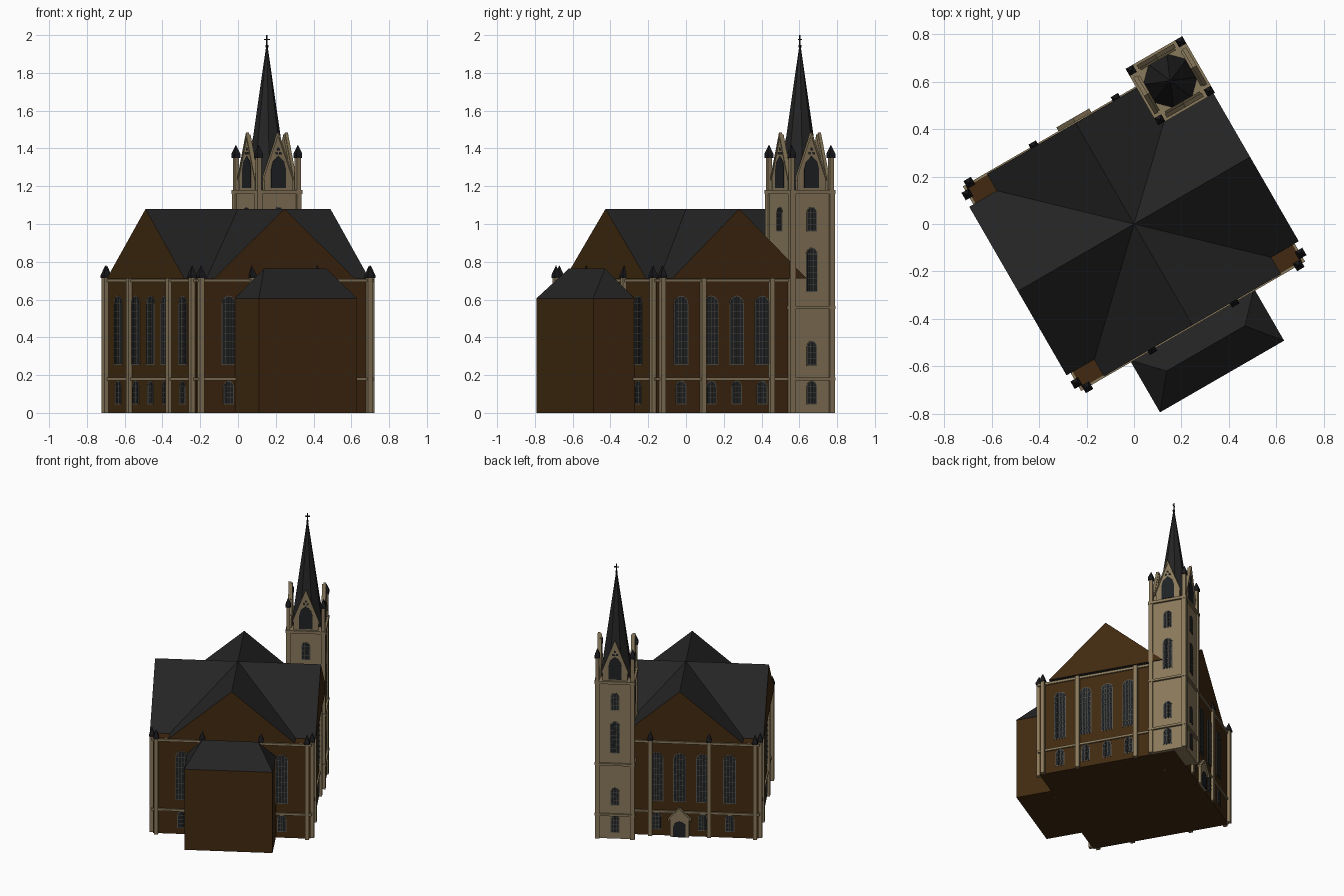
import bpy, bmesh
from math import radians, pi, cos, sin
from mathutils import Matrix, Vector

cube = bpy.data.objects.get("Cube")
if cube:
    bpy.data.objects.remove(cube)


def material(name, rgb):
    m = bpy.data.materials.new(name)
    m.use_nodes = True
    m.diffuse_color = (*rgb, 1)
    m.node_tree.nodes["Principled BSDF"].inputs["Base Color"].default_value = (*rgb, 1)
    return m


BROWN = material("brown brick", (0.052, 0.022, 0.005))
STONE = material("beige stone", (0.25, 0.19, 0.105))
SLATE = material("roof slate", (0.018, 0.018, 0.018))
DARK = material("dark finial", (0.010, 0.010, 0.012))
GLASS = material("window glass", (0.014, 0.016, 0.018))
BARS = material("window bars", (0.09, 0.085, 0.07))

TURN = Matrix.Rotation(radians(30), 4, "Z")   # whole building is turned on its plot
TOWER = Matrix.Translation((0.434, 0.446, 0))
HOME = Matrix.Identity(4)
HU, HV = 0.535, 0.488                          # half sizes of the hall
EAVE, RIDGE = 0.712, 1.08


def finish(name, bm, *mats, rule=None):
    bmesh.ops.recalc_face_normals(bm, faces=bm.faces)
    if rule:
        for f in bm.faces:
            f.material_index = rule(f)
    bm.transform(TURN)
    me = bpy.data.meshes.new(name)
    bm.to_mesh(me)
    bm.free()
    for m in mats:
        me.materials.append(m)
    ob = bpy.data.objects.new(name, me)
    bpy.context.scene.collection.objects.link(ob)
    return ob


def box(bm, x, y, z0, hx, hy, z1, at=HOME):
    m = at @ Matrix.Translation((x, y, (z0 + z1) / 2)) @ Matrix.Diagonal((2 * hx, 2 * hy, z1 - z0, 1))
    bmesh.ops.create_cube(bm, size=1, matrix=m)


def cone(bm, x, y, z0, r0, r1, z1, sides, at=HOME):
    m = at @ Matrix.Translation((x, y, (z0 + z1) / 2)) @ Matrix.Rotation(pi / sides, 4, "Z")
    bmesh.ops.create_cone(bm, cap_ends=True, segments=sides, radius1=r0, radius2=r1,
                          depth=z1 - z0, matrix=m)


def facade(side, dist, at=HOME):
    """Frame of one wall: x along it, y up, z outward. Sides 0-3 run -v, +u, +v, -u."""
    return (at @ Matrix.Rotation(side * pi / 2, 4, "Z") @ Matrix.Translation((0, -dist, 0))
            @ Matrix.Rotation(pi / 2, 4, "X"))


def slab(bm, pts, z0, z1, frame):
    low = [bm.verts.new(frame @ Vector((x, y, z0))) for x, y in pts]
    top = [bm.verts.new(frame @ Vector((x, y, z1))) for x, y in pts]
    bm.faces.new(low[::-1])
    bm.faces.new(top)
    for i in range(len(pts)):
        j = (i + 1) % len(pts)
        bm.faces.new((low[i], low[j], top[j], top[i]))


def rect(x0, y0, x1, y1):
    return [(x0, y0), (x1, y0), (x1, y1), (x0, y1)]


def arch(x, w, y0, y1, n=8):
    r = w / 2
    return [(x - r, y0), (x + r, y0)] + [
        (x + r * cos(i * pi / n), y1 - r + r * sin(i * pi / n)) for i in range(n + 1)]


frames_bm, glass_bm = bmesh.new(), bmesh.new()


def window(frame, x, w, y0, y1, cols, rows):
    slab(frames_bm, arch(x, w + 0.012, y0 - 0.006, y1 + 0.006), -0.004, 0.002, frame)
    slab(glass_bm, arch(x, w, y0, y1), -0.004, 0.004, frame)
    for i in range(1, cols):
        bx = x - w / 2 + w * i / cols
        drop = w / 2 - ((w / 2) ** 2 - (bx - x) ** 2) ** 0.5
        slab(frames_bm, rect(bx - 0.0015, y0, bx + 0.0015, y1 - drop), 0, 0.006, frame)
    for i in range(1, rows):
        by = y0 + (y1 - w / 2 - y0) * i / (rows - 1)
        slab(frames_bm, rect(x - w / 2, by - 0.0015, x + w / 2, by + 0.0015), 0, 0.006, frame)


# Hall and side annex walls
bm = bmesh.new()
box(bm, 0, 0, 0, HU, HV, EAVE)
finish("hall_walls", bm, BROWN)
bm = bmesh.new()
box(bm, 0, -0.6, 0, 0.3, 0.14, 0.605)
finish("annex_walls", bm, BROWN)

# Crossing gabled roofs with brick gable ends
bm = bmesh.new()
for side, half, reach in ((0, 0.43, 0.492), (1, 0.41, 0.565)):
    slab(bm, [(-half, EAVE), (half, EAVE), (0, RIDGE)], -reach, reach, facade(side, 0))
finish("hall_roof", bm, SLATE, BROWN, rule=lambda f: int(abs(f.normal.z) < 0.1))

# Hipped annex roof
bm = bmesh.new()
for s in (-1, 1):
    for p in ((0.302, -0.742, 0.605), (0.302, -0.488, 0.605), (0.19, -0.605, 0.765)):
        bm.verts.new((s * p[0], p[1], p[2]))
bmesh.ops.convex_hull(bm, input=bm.verts)
finish("annex_roof", bm, SLATE)

# Stone string courses round the hall
bm = bmesh.new()
for z0, z1 in ((0.172, 0.188), (0.692, 0.709)):
    box(bm, 0, 0, z0, HU + 0.01, HV + 0.01, z1)
finish("hall_cornices", bm, STONE)

# Buttress piers with dark pointed caps
spots = [(sx * u, sy * v) for sx in (-1, 1) for sy in (-1, 1) if sx + sy < 2
         for u, v in ((0.546, 0.459), (0.514, 0.498))]
for s in (-1, 1):
    spots += [(0.2 * s, HV + 0.006), (0.2 * s, -HV - 0.006),
              (HU + 0.006, 0.21 * s), (-HU - 0.006, 0.21 * s)]
piers, caps = bmesh.new(), bmesh.new()
for x, y in spots:
    box(piers, x, y, 0, 0.014, 0.014, 0.718)
    box(caps, x, y, 0.714, 0.018, 0.018, 0.73)
    cone(caps, x, y, 0.73, 0.025, 0, 0.782, 4)
finish("buttress_piers", piers, STONE)
finish("buttress_caps", caps, DARK)

# Hall windows
places = {0: (-0.34, 0.34), 1: (-0.34, -0.155, 0, 0.155),
          2: (-0.155, 0, 0.155, 0.34), 3: (-0.34, -0.155, 0, 0.155, 0.34)}
for side, xs in places.items():
    f = facade(side, HU if side % 2 else HV)
    for x in xs:
        window(f, x, 0.076, 0.26, 0.615, 4, 9)
        if not (side == 2 and x == 0):
            window(f, x, 0.052, 0.05, 0.165, 3, 4)

# Gabled stone portal and its door
f = facade(2, HV)
bm = bmesh.new()
slab(bm, [(-0.065, 0), (0.065, 0), (0.065, 0.13), (0, 0.205), (-0.065, 0.13)], -0.01, 0.02, f)
for s in (-1, 1):
    slab(bm, [(0, 0.2), (0, 0.214), (s * 0.08, 0.13), (s * 0.08, 0.116)], 0, 0.028, f)
finish("portal", bm, STONE)
bm = bmesh.new()
slab(bm, arch(0, 0.085, 0, 0.115), 0.015, 0.024, f)
finish("portal_door", bm, GLASS)

# Tower shaft, corner pilasters and bands
bm = bmesh.new()
box(bm, 0, 0, 0, 0.124, 0.124, 1.175, TOWER)
finish("tower_shaft", bm, STONE)
bm = bmesh.new()
for z0, z1 in ((0.172, 0.188), (0.55, 0.566), (1.16, 1.18)):
    box(bm, 0, 0, z0, 0.138, 0.138, z1, TOWER)
finish("tower_bands", bm, STONE)
posts, heads = bmesh.new(), bmesh.new()
for sx in (-1, 1):
    for sy in (-1, 1):
        x, y = 0.12 * sx, 0.12 * sy
        box(posts, x, y, 0, 0.015, 0.015, 1.17, TOWER)
        box(posts, x, y, 1.17, 0.012, 0.012, 1.36, TOWER)
        box(heads, x, y, 1.35, 0.017, 0.017, 1.373, TOWER)
        cone(heads, x, y, 1.373, 0.024, 0, 1.42, 4, TOWER)
finish("tower_pilasters", posts, STONE)
finish("tower_pinnacles", heads, DARK)

# Tower windows
for side in range(4):
    f = facade(side, 0.124, TOWER)
    window(f, 0, 0.05, 0.965, 1.085, 3, 4)
    if side in (1, 2):
        window(f, 0, 0.05, 0.05, 0.165, 3, 4)
        window(f, 0, 0.05, 0.255, 0.375, 3, 4)
        window(f, 0, 0.058, 0.645, 0.87, 3, 7)

# Belfry gables with dark openings and tracery
gables, louvres = bmesh.new(), bmesh.new()
for side in range(4):
    f = facade(side, 0.11, TOWER)
    slab(gables, [(-0.085, 1.17), (0.085, 1.17), (0.085, 1.25), (0, 1.475), (-0.085, 1.25)],
         -0.01, 0.012, f)
    for s in (-1, 1):
        slab(gables, [(0, 1.462), (0, 1.485), (s * 0.09, 1.25), (s * 0.09, 1.23)], 0, 0.018, f)
    slab(louvres, [(-0.045, 1.19), (0.045, 1.19), (0.045, 1.29), (0.034, 1.33), (0, 1.36),
                   (-0.034, 1.33), (-0.045, 1.29)], 0.008, 0.015, f)
    for x, y in ((-0.012, 1.375), (0.012, 1.375), (0, 1.397)):
        slab(louvres, arch(x, 0.014, y - 0.007, y + 0.007), 0.008, 0.015, f)
finish("belfry_gables", gables, STONE)
finish("belfry_openings", louvres, GLASS)

# Octagonal spire and cross
bm = bmesh.new()
cone(bm, 0, 0, 1.175, 0.115, 0.002, 1.955, 8, TOWER)
finish("spire", bm, SLATE)
bm = bmesh.new()
box(bm, 0, 0, 1.93, 0.003, 0.003, 2.0, TOWER)
box(bm, 0, 0, 1.974, 0.016, 0.003, 1.98, TOWER)
cone(bm, 0, 0, 1.935, 0.008, 0.008, 1.947, 8, TOWER)
finish("spire_cross", bm, DARK)

finish("window_bars", frames_bm, BARS)
finish("window_glass", glass_bm, GLASS)
